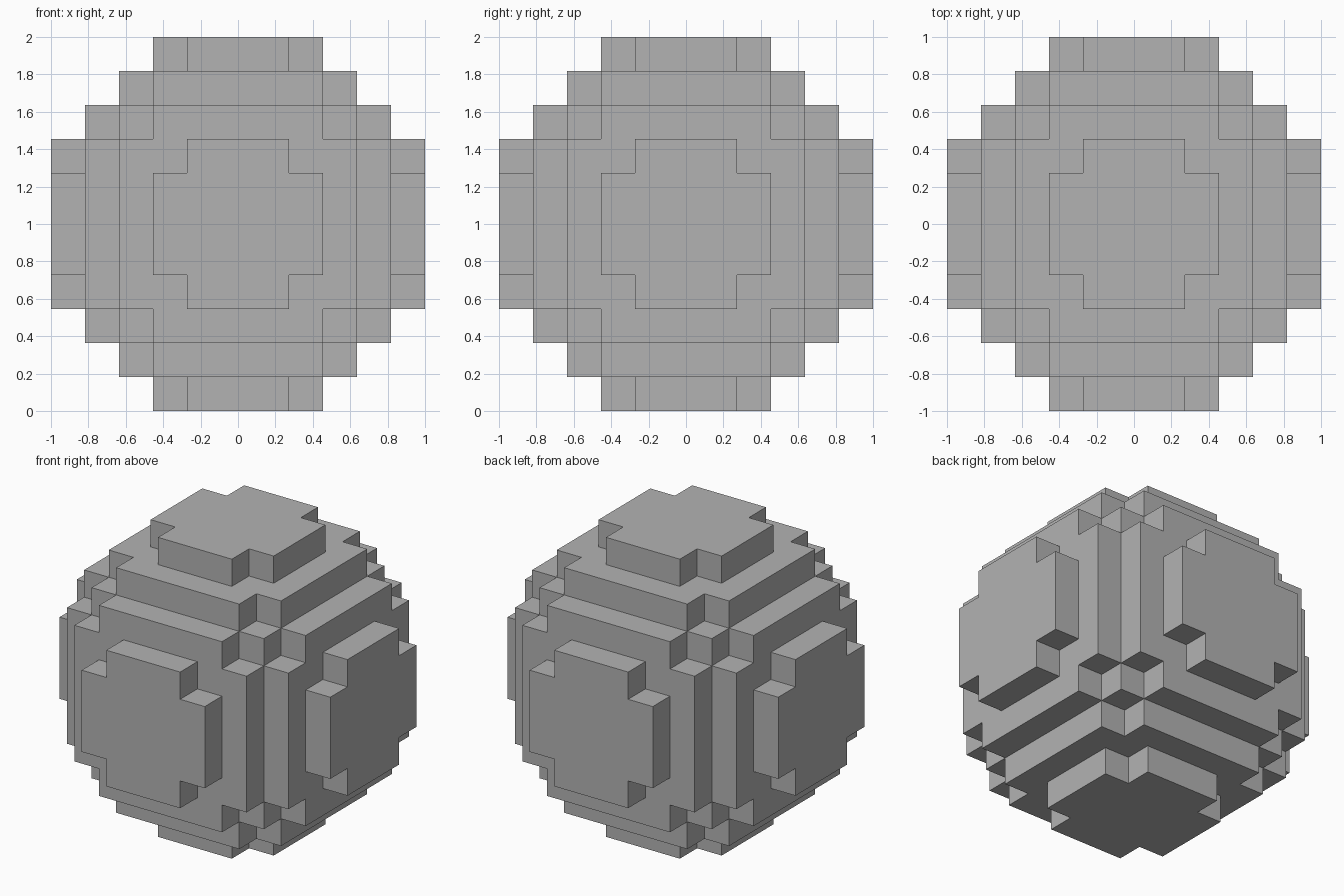
import bpy
import bmesh
import math
from itertools import product
from mathutils import Vector

cube = bpy.data.objects.get("Cube")
if cube:
    bpy.data.objects.remove(cube, do_unlink=True)

REACH = 5                       # blocks from the centre to each pole
SIZE = 2 / (2 * REACH + 1)      # edge length of one block
LIMIT = 31                      # squared radius, in blocks

# Plain grey material
grey = bpy.data.materials.new("grey")
grey.use_nodes = True
colour = (0.45, 0.45, 0.45, 1)
grey.diffuse_color = colour
grey.node_tree.nodes["Principled BSDF"].inputs["Base Color"].default_value = colour


def filled(cell):
    return cell.length_squared < LIMIT


def add_face(bm, cell, normal):
    """Add the side of a block that faces along normal."""
    side = Vector((normal.y, normal.z, normal.x))
    up = normal.cross(side)
    middle = cell + normal / 2
    corners = [middle + (side * a + up * b) / 2
               for a, b in ((-1, -1), (1, -1), (1, 1), (-1, 1))]
    bm.faces.new([bm.verts.new(c * SIZE + Vector((0, 0, 1))) for c in corners])


# Outer skin of the stepped ball: only the exposed block sides
bm = bmesh.new()
axes = [Vector([s if i == k else 0 for i in range(3)])
        for k in range(3) for s in (-1, 1)]
span = range(-REACH, REACH + 1)
for cell in map(Vector, product(span, repeat=3)):
    if filled(cell):
        for normal in axes:
            if not filled(cell + normal):
                add_face(bm, cell, normal)

# Weld the skin and merge coplanar squares into large flat faces
bmesh.ops.remove_doubles(bm, verts=bm.verts, dist=SIZE / 100)
bmesh.ops.dissolve_limit(bm, angle_limit=math.radians(1),
                         verts=bm.verts, edges=bm.edges)

mesh = bpy.data.meshes.new("block_ball")
bm.to_mesh(mesh)
bm.free()
mesh.materials.append(grey)
ball = bpy.data.objects.new("block_ball", mesh)
bpy.context.collection.objects.link(ball)
